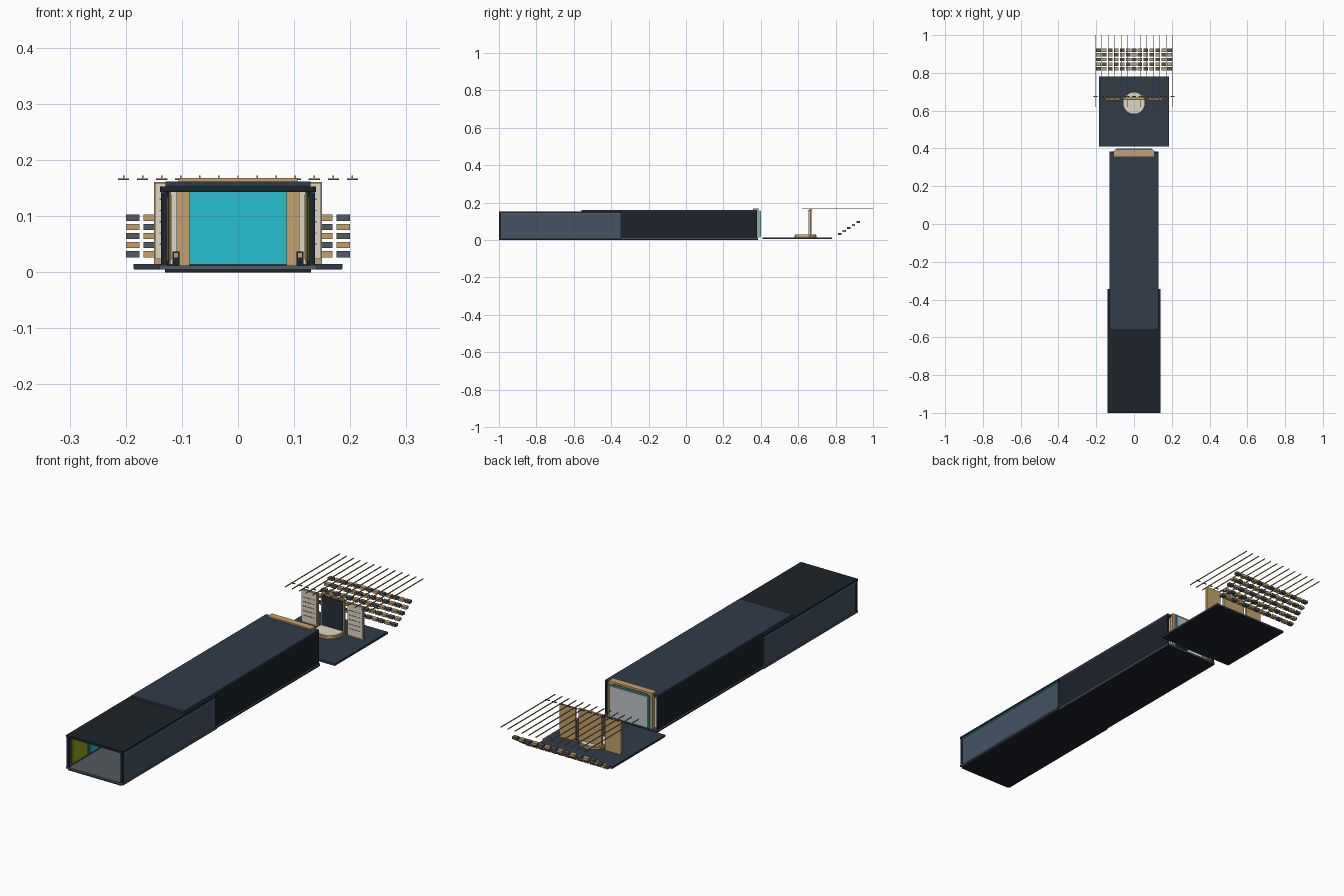
import bpy, math

if "Cube" in bpy.data.objects:
    bpy.data.objects.remove(bpy.data.objects["Cube"])

MATS = {}


def mat(name, r, g, b):
    m = bpy.data.materials.new(name)
    m.diffuse_color = [(c / 255) ** 2.2 for c in (r, g, b)] + [1]
    m.use_nodes = True
    m.node_tree.nodes["Principled BSDF"].inputs["Base Color"].default_value = m.diffuse_color
    MATS[name] = m


for args in [("charcoal", 34, 40, 46), ("navy", 52, 62, 74), ("slate", 70, 84, 102),
             ("floor_grey", 84, 90, 96), ("gold", 194, 160, 105), ("cream", 222, 214, 196),
             ("teal", 45, 192, 208), ("olive", 150, 165, 30), ("pale_grey", 190, 195, 198),
             ("dark_blue", 40, 50, 62), ("seat_grey", 84, 92, 98)]:
    mat(*args)


def box(name, material, x, y, z):
    """Box from (min, max) ranges."""
    r = (x, y, z)
    bpy.ops.mesh.primitive_cube_add(size=1, location=[(a + b) / 2 for a, b in r])
    o = bpy.context.object
    o.scale = [abs(b - a) for a, b in r]
    bpy.ops.object.transform_apply(location=False, rotation=False, scale=True)
    o.name = name
    o.data.materials.append(MATS[material])
    return o


def pair(name, material, x, y, z):
    """Box and its mirror image across x = 0."""
    box(name + "_right", material, x, y, z)
    box(name + "_left", material, (-x[1], -x[0]), y, z)


def disc(name, material, loc, radius, depth):
    bpy.ops.mesh.primitive_cylinder_add(vertices=48, radius=radius, depth=depth, location=loc)
    o = bpy.context.object
    o.name = name
    o.data.materials.append(MATS[material])
    bpy.ops.object.shade_smooth_by_angle()


def repeat(o, positions, name):
    """Linked copies of an object."""
    for p in positions:
        c = o.copy()
        c.location = p
        c.name = name
        bpy.context.collection.objects.link(c)


# Corridor floor
box("base_slab", "charcoal", (-.13, .13), (-1, .385), (0, .006))
box("entrance_floor", "floor_grey", (-.14, .14), (-1, -.345), (.005, .012))
box("hall_floor", "floor_grey", (-.13, .13), (-.345, .385), (.006, .012))

# Entrance section: walls, roof and light strips
pair("entrance_wall", "slate", (.128, .135), (-.99, -.35), (.012, .142))
pair("entrance_light_strip", "teal", (.13, .137), (-.99, -.35), (.139, .143))
pair("entrance_post", "charcoal", (.126, .137), (-1, -.99), (.012, .142))
box("entrance_roof", "charcoal", (-.139, .139), (-1, -.345), (.143, .153))

# Hall section: walls and roof
pair("hall_wall", "charcoal", (.122, .13), (-.35, .38), (.01, .153))
box("hall_roof", "navy", (-.129, .129), (-.56, .38), (.153, .162))

# Display panels along the inner walls
for i in range(5):
    y = -.975 + i * .125
    pair("wall_display", ("olive", "teal")[i % 2], (.124, .128), (y, y + .105), (.02, .135))
for i in range(5):
    y = -.31 + i * .13
    pair("gallery_frame", "gold", (.1195, .122), (y, y + .11), (.02, .142))
    pair("gallery_panel", "cream", (.118, .1195), (y + .004, y + .106), (.024, .138))
    pair("pedestal", "charcoal", (.104, .117), (y + .045, y + .06), (.012, .037))
    pair("pedestal_plate", "gold", (.107, .114), (y + .043, y + .045), (.026, .034))

# Portal at the end of the hall
pair("portal_column", "gold", (.086, .109), (.36, .388), (.012, .162))
pair("portal_lining", "cream", (.109, .121), (.35, .375), (.014, .145))
box("portal_lintel", "gold", (-.106, .106), (.358, .388), (.159, .168))
box("portal_header", "gold", (-.109, .109), (.362, .386), (.145, .153))
box("screen", "teal", (-.098, .098), (.392, .397), (.014, .157))
box("screen_back", "pale_grey", (-.092, .092), (.397, .4), (.018, .153))

# Stage platform and round podium
box("stage_platform", "navy", (-.186, .186), (.41, .78), (.007, .015))
box("stage_underside", "charcoal", (-.185, .185), (.411, .779), (.005, .007))
disc("podium_trim", "gold", (0, .64, .02), .059, .01)
disc("podium_top", "cream", (0, .64, .0265), .056, .005)

# Stage backdrop panels
box("centre_panel_back", "gold", (-.057, .057), (.66, .67), (.015, .166))
box("centre_panel_face", "dark_blue", (-.05, .05), (.656, .66), (.03, .16))
pair("side_panel_back", "gold", (.073, .15), (.66, .668), (.015, .161))
pair("side_panel_face", "cream", (.075, .148), (.656, .66), (.024, .159))
mark = box("panel_mark", "seat_grey", (-.006, .006), (.6548, .656), (-.001, .001))
spots = [(s * (.089 + .015 * c), .6554, .05 + .02 * r)
         for s in (-1, 1) for c in range(4) for r in range(5)]
mark.location = spots[0]
repeat(mark, spots[1:], "panel_mark")

# Overhead rods with a row of cross fixtures
for i in range(13):
    x = (i - 6) * .034
    box("ceiling_rod", "gold", (x - .0013, x + .0013), (.62, 1), (.168, .172))
    box("rod_fixture", "seat_grey", (x - .01, x + .01), (.673, .677), (.164, .167))

# Tiered seats
seats = [box("seat_" + m, m, (-.0122, .0122), (-.009, .009), (-.0055, .0055))
         for m in ("seat_grey", "gold")]
places = ([], [])
for row in range(5):
    for col in range(13):
        places[(row + col) % 2].append(((col - 6) * .0313, .822 + row * .0245, .032 + row * .0163))
for seat, pos in zip(seats, places):
    seat.location = pos[0]
    repeat(seat, pos[1:], seat.name)
